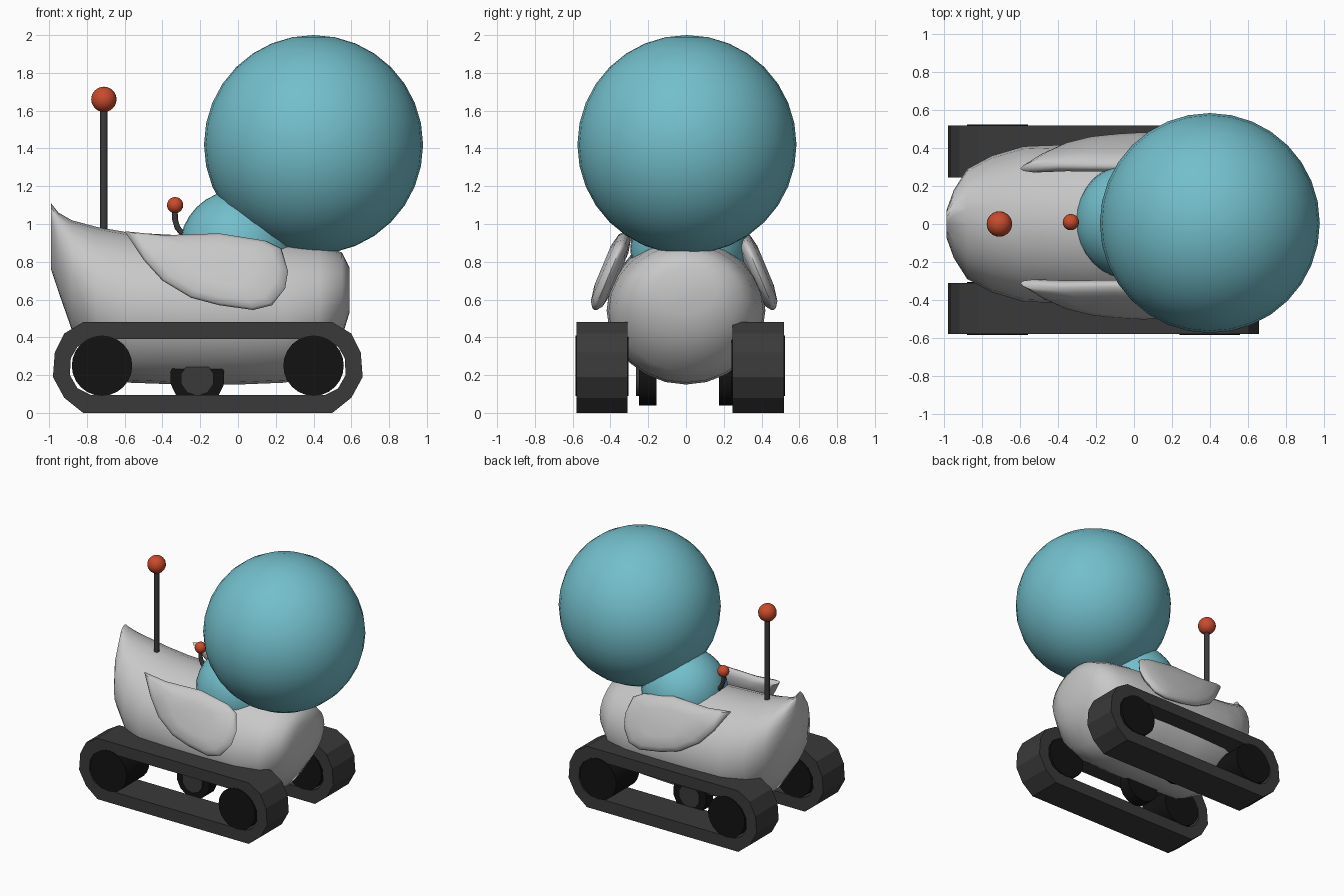
import bpy, bmesh
from math import sin, cos, pi, radians
from mathutils import Vector

if "Cube" in bpy.data.objects:
    bpy.data.objects.remove(bpy.data.objects["Cube"])


def material(name, r, g, b):
    m = bpy.data.materials.new(name)
    m.use_nodes = True
    m.diffuse_color = (r, g, b, 1)
    m.node_tree.nodes["Principled BSDF"].inputs["Base Color"].default_value = (r, g, b, 1)
    return m


TEAL = material("teal", 0.17, 0.52, 0.6)
GREY = material("light grey", 0.58, 0.58, 0.58)
DARK = material("dark grey", 0.042, 0.042, 0.042)
BLACK = material("black", 0.006, 0.006, 0.006)
RED = material("red", 0.58, 0.07, 0.025)


def finish(ob, name, mat, angle=None):
    ob.name = name
    ob.data.materials.clear()
    ob.data.materials.append(mat)
    bpy.ops.object.select_all(action="DESELECT")
    ob.select_set(True)
    bpy.context.view_layer.objects.active = ob
    if angle:
        bpy.ops.object.shade_smooth_by_angle(angle=radians(angle))
    return ob


def loft(name, rings, mat, angle=None, closed=False):
    """Skin equal-length rings; cap the ends unless the loft closes on itself."""
    bm = bmesh.new()
    loops = [[bm.verts.new(p) for p in ring] for ring in rings]
    n = len(loops[0])
    for a, b in zip(loops, loops[1:] + (loops[:1] if closed else [])):
        for i in range(n):
            j = (i + 1) % n
            bm.faces.new((a[i], a[j], b[j], b[i]))
    if not closed:
        bm.faces.new(loops[0])
        bm.faces.new(loops[-1])
    bmesh.ops.recalc_face_normals(bm, faces=bm.faces)
    mesh = bpy.data.meshes.new(name)
    bm.to_mesh(mesh)
    bm.free()
    ob = bpy.data.objects.new(name, mesh)
    bpy.context.collection.objects.link(ob)
    return finish(ob, name, mat, angle)


def sphere(name, loc, r, mat, seg=32):
    bpy.ops.mesh.primitive_uv_sphere_add(segments=seg, ring_count=seg // 2, radius=r, location=loc)
    return finish(bpy.context.object, name, mat, 60)


def disc(name, x, z, r, y0, y1, mat, seg=24):
    """Cylinder lying across the model, from y0 to y1."""
    bpy.ops.mesh.primitive_cylinder_add(vertices=seg, radius=r, depth=y1 - y0,
                                        location=(x, (y0 + y1) / 2, z), rotation=(pi / 2, 0, 0))
    return finish(bpy.context.object, name, mat, 40)


def rod(name, points, r, mat):
    curve = bpy.data.curves.new(name, "CURVE")
    curve.dimensions = "3D"
    curve.bevel_depth = r
    curve.bevel_resolution = 3
    curve.use_fill_caps = True
    spline = curve.splines.new("POLY")
    spline.points.add(len(points) - 1)
    for p, co in zip(spline.points, points):
        p.co = (*co, 1)
    ob = bpy.data.objects.new(name, curve)
    bpy.context.collection.objects.link(ob)
    finish(ob, name, mat)
    bpy.ops.object.convert(target="MESH")
    return finish(bpy.context.object, name, mat, 50)


# Hull: oval sections along x as (x, half width, bottom, top), with a raised tail
sections = [(-0.99, 0.07, 0.76, 1.11), (-0.95, 0.18, 0.64, 1.06), (-0.88, 0.29, 0.44, 1.02),
            (-0.75, 0.36, 0.25, 0.985), (-0.58, 0.41, 0.16, 0.955), (-0.3, 0.42, 0.15, 0.94),
            (0, 0.42, 0.15, 0.93), (0.25, 0.41, 0.16, 0.91), (0.43, 0.37, 0.22, 0.89),
            (0.55, 0.29, 0.4, 0.85), (0.59, 0.17, 0.53, 0.77)]
hull = []
for x, w, lo, hi in sections:
    ring = []
    for i in range(24):
        a = 2 * pi * i / 24
        ring.append((x, w * cos(a), (lo + hi) / 2 + (hi - lo) / 2 * sin(a)))
    hull.append(ring)
loft("body", hull, GREY, 50)

# Wings: pillow-shaped outline leaning outwards on each side
outline = [(-0.6, 0.96), (-0.4, 0.94), (-0.1, 0.95), (0.15, 0.91), (0.23, 0.87), (0.265, 0.75),
           (0.25, 0.66), (0.18, 0.57), (0.08, 0.545), (-0.1, 0.57), (-0.25, 0.61), (-0.4, 0.7),
           (-0.5, 0.81)]
layers = [(0.5, -0.05), (0.85, -0.035), (0.97, -0.015), (1, 0), (0.97, 0.015), (0.85, 0.035), (0.5, 0.05)]
for name, side, inset in (("right_wing", -1, 0.32), ("left_wing", 1, 0.3)):
    rings = []
    for s, t in layers:
        ring = []
        for x, z in outline:
            x, z = -0.1 + (x + 0.1) * s, 0.77 + (z - 0.77) * s
            y = inset + (0.94 - z) * 0.42
            ring.append((x, side * (y + t * 0.92), z + t * 0.39))
        rings.append(ring)
    loft(name, rings, GREY, 60)

# Head and neck
sphere("head", (0.4, 0.005, 1.42), 0.58, TEAL)
sphere("neck", (0, 0.015, 0.87), 0.31, TEAL)

# Tail antenna and small bent stalk
rod("antenna_pole", [(-0.71, 0, 0.9), (-0.71, 0, 1.63)], 0.02, DARK)
sphere("antenna_ball", (-0.71, 0, 1.66), 0.067, RED, 24)
rod("stalk", [(-0.335, 0.01, 1.08), (-0.333, 0.01, 1.02), (-0.32, 0.01, 0.98), (-0.295, 0.01, 0.95),
              (-0.26, 0.01, 0.93)], 0.016, DARK)
sphere("stalk_ball", (-0.333, 0.01, 1.1), 0.043, RED, 20)

# Tracks: hollow belts with big end wheels and a small middle wheel
MID = -0.16
outer = [(0.66, 0.48), (0.76, 0.42), (0.81, 0.32), (0.82, 0.19), (0.76, 0.08), (0.66, 0)]
inner = [(0.62, 0.39), (0.69, 0.35), (0.725, 0.29), (0.73, 0.2), (0.69, 0.13), (0.62, 0.095)]


def belt_ring(half, y):
    return ([(MID + x, y, z) for x, z in half]
            + [(MID - x, y, z) for x, z in reversed(half)])


for side, y0, y1, roller0, roller1, hub in (("right", -0.58, -0.31, -0.25, -0.155, -0.255),
                                            ("left", 0.245, 0.52, 0.175, 0.26, 0.255)):
    loft(side + "_track", [belt_ring(outer, y0), belt_ring(outer, y1),
                           belt_ring(inner, y1), belt_ring(inner, y0)], DARK, closed=True)
    for end, x in (("rear", -0.72), ("front", 0.4)):
        disc(side + "_" + end + "_wheel", x, 0.25, 0.16, y0 - 0.005, y1 + 0.005, BLACK)
    disc(side + "_roller", -0.215, 0.185, 0.145, roller0, roller1, BLACK, 14)
    disc(side + "_roller_hub", -0.215, 0.18, 0.09, hub - 0.01, hub + 0.01, DARK, 10)
